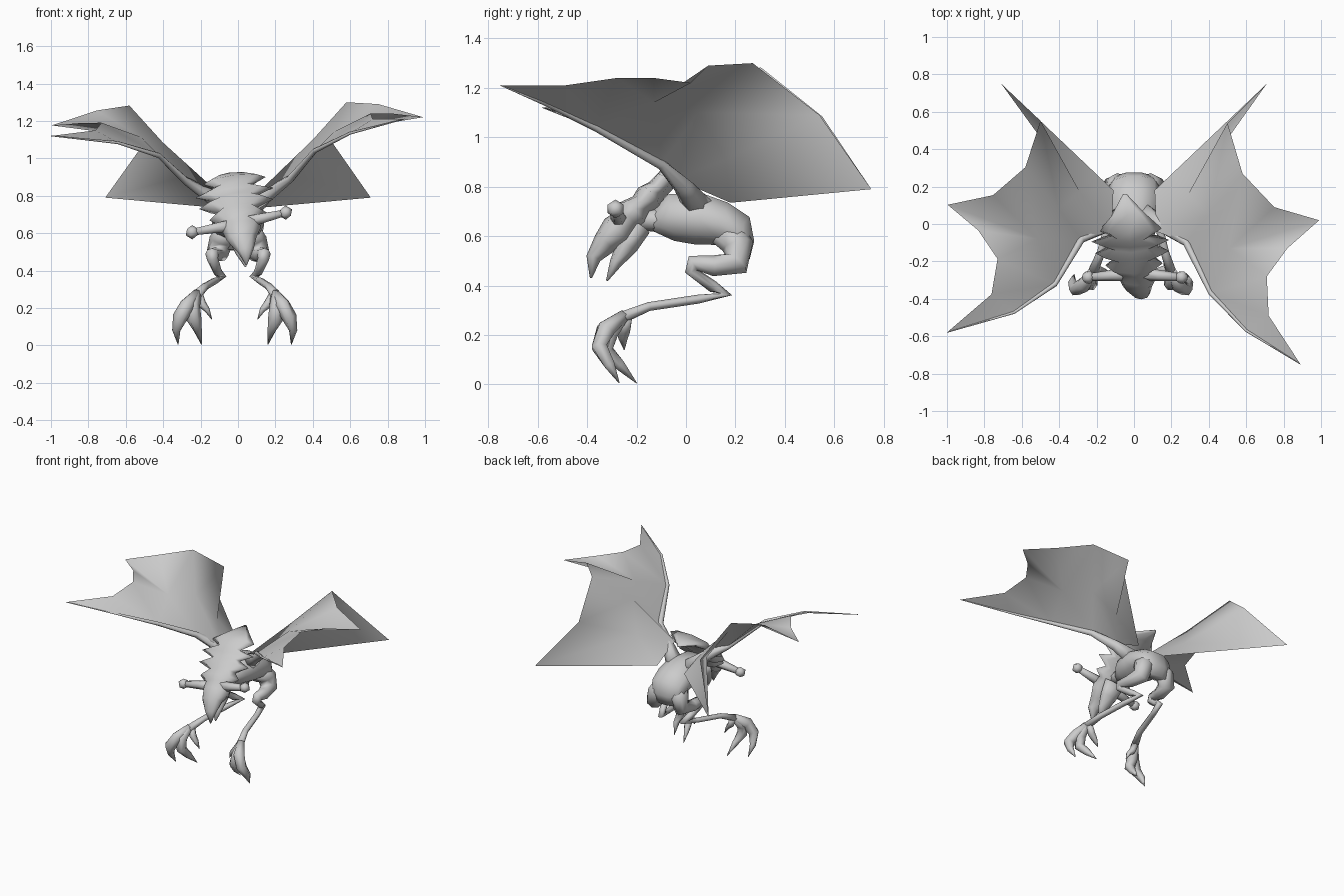
import bpy, bmesh, math
from mathutils import Vector


def finish(bm, name):
    bmesh.ops.recalc_face_normals(bm, faces=bm.faces)
    for f in bm.faces:
        f.smooth = True
    me = bpy.data.meshes.new(name)
    bm.to_mesh(me)
    bm.free()
    ob = bpy.data.objects.new(name, me)
    bpy.context.collection.objects.link(ob)
    return ob


def loft(name, stations, sides=8, side_axis=(1, 0, 0)):
    """Tube through stations (x, y, z, half width, half depth)."""
    bm = bmesh.new()
    pts = [Vector(s[:3]) for s in stations]
    rings = []
    for i, p in enumerate(pts):
        t = Vector()
        if i > 0:
            t += (p - pts[i - 1]).normalized()
        if i < len(pts) - 1:
            t += (pts[i + 1] - p).normalized()
        t.normalize()
        a = Vector(side_axis)
        a = (a - t * a.dot(t)).normalized()
        b = t.cross(a)
        w, d = stations[i][3:]
        rings.append([bm.verts.new(p + a * w * math.cos(k * math.tau / sides)
                                   + b * d * math.sin(k * math.tau / sides))
                      for k in range(sides)])
    for r, q in zip(rings, rings[1:]):
        for k in range(sides):
            n = (k + 1) % sides
            bm.faces.new((r[k], r[n], q[n], q[k]))
    bm.faces.new(rings[0])
    bm.faces.new(rings[-1])
    return finish(bm, name)


# Torso, rounded rump and neck
loft("torso", [(0, -.14, .65, .05, .035), (0, -.06, .675, .11, .10),
               (0, .05, .67, .135, .11), (0, .14, .65, .14, .095),
               (0, .20, .62, .135, .085), (0, .225, .57, .125, .055),
               (0, .22, .51, .09, .04)], 10)
loft("neck", [(0, -.05, .66, .07, .05), (0, -.20, .67, .06, .045)], 8)

# Ridged skull, slightly rolled, with crest at the back and hooked snout
roll = (math.cos(.1), 0, math.sin(.1))
loft("skull", [(-.05, .16, .915, .01, .008), (-.035, .05, .905, .09, .02),
               (-.02, -.03, .88, .17, .035), (-.02, -.07, .85, .09, .035),
               (-.02, -.09, .815, .21, .045), (-.01, -.12, .785, .11, .045),
               (-.01, -.15, .755, .20, .06), (0, -.18, .725, .10, .05),
               (0, -.215, .69, .155, .07), (.01, -.24, .66, .10, .06),
               (.02, -.28, .62, .105, .07), (.02, -.33, .57, .08, .05),
               (.04, -.375, .51, .045, .03), (.045, -.385, .43, .004, .004)], 8, roll)
loft("lower_jaw", [(.01, -.19, .64, .08, .05), (.02, -.24, .56, .065, .045),
                   (.03, -.285, .49, .04, .025), (.04, -.32, .42, .004, .004)], 8, roll)

# Stalks with knobs at both sides of the head
for label, tip in (("right", Vector((.255, -.285, .71))), ("left", Vector((-.245, -.285, .605)))):
    base = Vector((.01, -.265, .65))
    loft(label + "_stalk", [(*base, .04, .04), (*base.lerp(tip, .5), .03, .03),
                            (*tip, .02, .02)], 6, (0, 1, 0))
    bm = bmesh.new()
    bmesh.ops.create_icosphere(bm, subdivisions=1, radius=.038)
    bmesh.ops.translate(bm, verts=bm.verts, vec=tip)
    finish(bm, label + "_knob")

# Legs: folded thigh, shin and foot, then three curved claws
leg = [(.06, .16, .62, .06, .07), (.09, .21, .56, .065, .065),
       (.11, .205, .49, .06, .055), (.13, .11, .48, .042, .042),
       (.14, .03, .49, .035, .035), (.135, .02, .46, .03, .025),
       (.11, .11, .395, .024, .024), (.085, .165, .365, .024, .022),
       (.12, .05, .345, .02, .018), (.165, -.15, .315, .022, .018),
       (.20, -.26, .27, .028, .024)]
claws = {
    "outer": [(.20, -.25, .28, .025, .025), (.235, -.325, .22, .042, .042),
              (.275, -.35, .15, .04, .035), (.295, -.31, .08, .022, .025),
              (.285, -.27, .005, .002, .002)],
    "inner": [(.20, -.25, .28, .025, .025), (.21, -.31, .21, .042, .042),
              (.20, -.325, .14, .04, .033), (.18, -.27, .08, .022, .025),
              (.16, -.20, .005, .002, .002)],
    "thumb": [(.19, -.24, .27, .025, .025), (.16, -.25, .22, .024, .028),
              (.13, -.255, .19, .015, .022), (.105, -.25, .14, .002, .002)],
}
for label, sx, shift in (("right", 1, 0), ("left", -1, .035)):
    def place(s):
        k = min(1, max(0, (.36 - s[2]) / .15)) * shift
        return (sx * (s[0] + k), *s[1:])
    loft(label + "_leg", [place(s) for s in leg], 8)
    for n, path in claws.items():
        loft(f"{label}_{n}_claw", [place(s) for s in path], 6)

# Wing membrane points: leading edge, scalloped rim, then interior folds
wing = [(.12, -.04, .83), (.28, -.10, .89), (.41, -.37, 1.04), (.60, -.57, 1.135),
        (.89, -.75, 1.21), (.72, -.49, 1.21), (.71, -.28, 1.24), (.82, -.13, 1.24),
        (.99, .02, 1.22), (.75, .09, 1.29), (.58, .27, 1.30), (.50, .54, 1.09),
        (.71, .75, .79), (.11, .18, .735),
        (.51, -.13, 1.14), (.40, .05, 1.10), (.29, .16, .91)]
panels = [(2, 3, 5), (3, 4, 5), (2, 5, 6, 14), (14, 6, 7), (14, 7, 8), (14, 8, 9),
          (14, 9, 10, 15), (15, 10, 11, 16), (16, 11, 12), (16, 12, 13),
          (0, 1, 15, 16), (0, 16, 13), (1, 2, 14, 15)]


def swing(p):
    """Mirror a wing point and turn the front of the wing outward and down."""
    x, y, z = p
    t = (.75 - y) / 1.5
    r = max(0, min(1, (x - .15) / .7))
    return (-x - .11 * t ** 4 * r, y + .17 * t * r, z - .09 * t * r)


for label, pts in (("right", wing), ("left", [swing(p) for p in wing])):
    bm = bmesh.new()
    vs = [bm.verts.new(p) for p in pts]
    for f in panels:
        bm.faces.new([vs[i] for i in f])
    finish(bm, label + "_wing_membrane")
    # Slim tapered arm along the leading edge, starting inside the torso
    sx = 1 if label == "right" else -1
    radii = (.04, .022, .014, .008, .002)
    arm = [(sx * .06, .05, .72, .06, .06)]
    arm += [(*p, r, r) for p, r in zip([(sx * .15, -.01, .80)] + pts[1:5], radii)]
    loft(label + "_wing_arm", arm, 6, (0, 0, 1))
